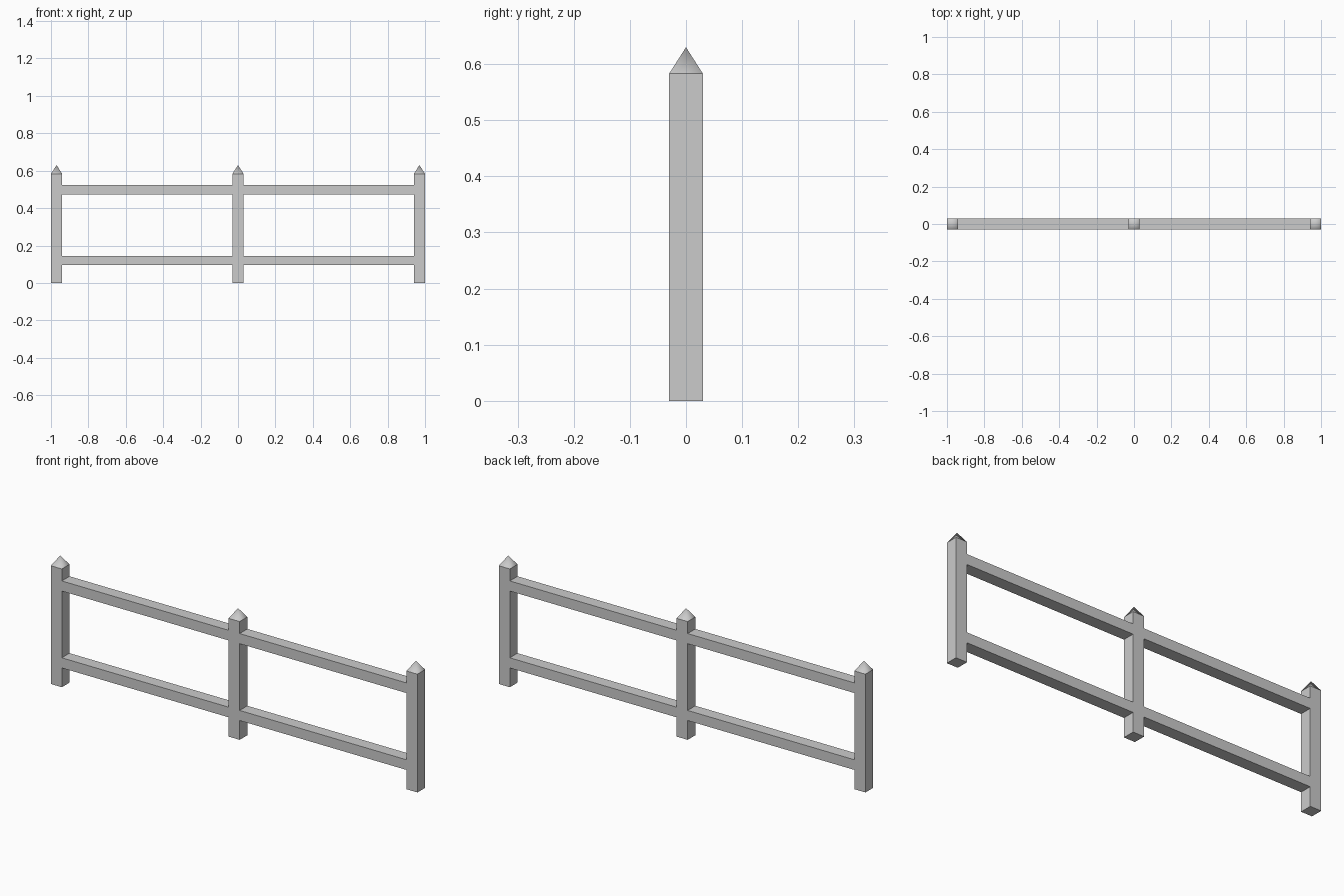
import bpy, bmesh

if "Cube" in bpy.data.objects:
    bpy.data.objects.remove(bpy.data.objects["Cube"])

W = 0.06          # post width and depth
POST_TOP = 0.583
TIP = 0.63
POST_X = 0.97     # centre of the outer posts


def mesh_object(name, bm, smooth=False):
    bmesh.ops.recalc_face_normals(bm, faces=bm.faces)
    mesh = bpy.data.meshes.new(name)
    for f in bm.faces:
        f.smooth = smooth
    bm.to_mesh(mesh)
    bm.free()
    obj = bpy.data.objects.new(name, mesh)
    bpy.context.collection.objects.link(obj)
    return obj


def box(name, x0, x1, z0, z1):
    bm = bmesh.new()
    bmesh.ops.create_cube(bm, size=1)
    bmesh.ops.scale(bm, vec=(x1 - x0, W, z1 - z0), verts=bm.verts)
    bmesh.ops.translate(bm, vec=((x0 + x1) / 2, 0, (z0 + z1) / 2), verts=bm.verts)
    return mesh_object(name, bm)


def cap(name, x):
    h = W / 2
    bm = bmesh.new()
    base = [bm.verts.new((x + sx * h, sy * h, POST_TOP))
            for sx, sy in ((-1, -1), (1, -1), (1, 1), (-1, 1))]
    tip = bm.verts.new((x, 0, TIP))
    for i in range(4):
        bm.faces.new((base[i], base[(i + 1) % 4], tip))
    obj = mesh_object(name, bm, smooth=True)
    return obj


# Posts with softly shaded pyramid caps
for side, x in (("left", -POST_X), ("middle", 0), ("right", POST_X)):
    box(f"{side}_post", x - W / 2, x + W / 2, 0, POST_TOP)
    cap(f"{side}_post_cap", x)

# Rails, flush with the posts, spanning each bay
for level, z0, z1 in (("lower", 0.095, 0.145), ("upper", 0.474, 0.524)):
    box(f"{level}_rail_left", -POST_X + W / 2, -W / 2, z0, z1)
    box(f"{level}_rail_right", W / 2, POST_X - W / 2, z0, z1)
